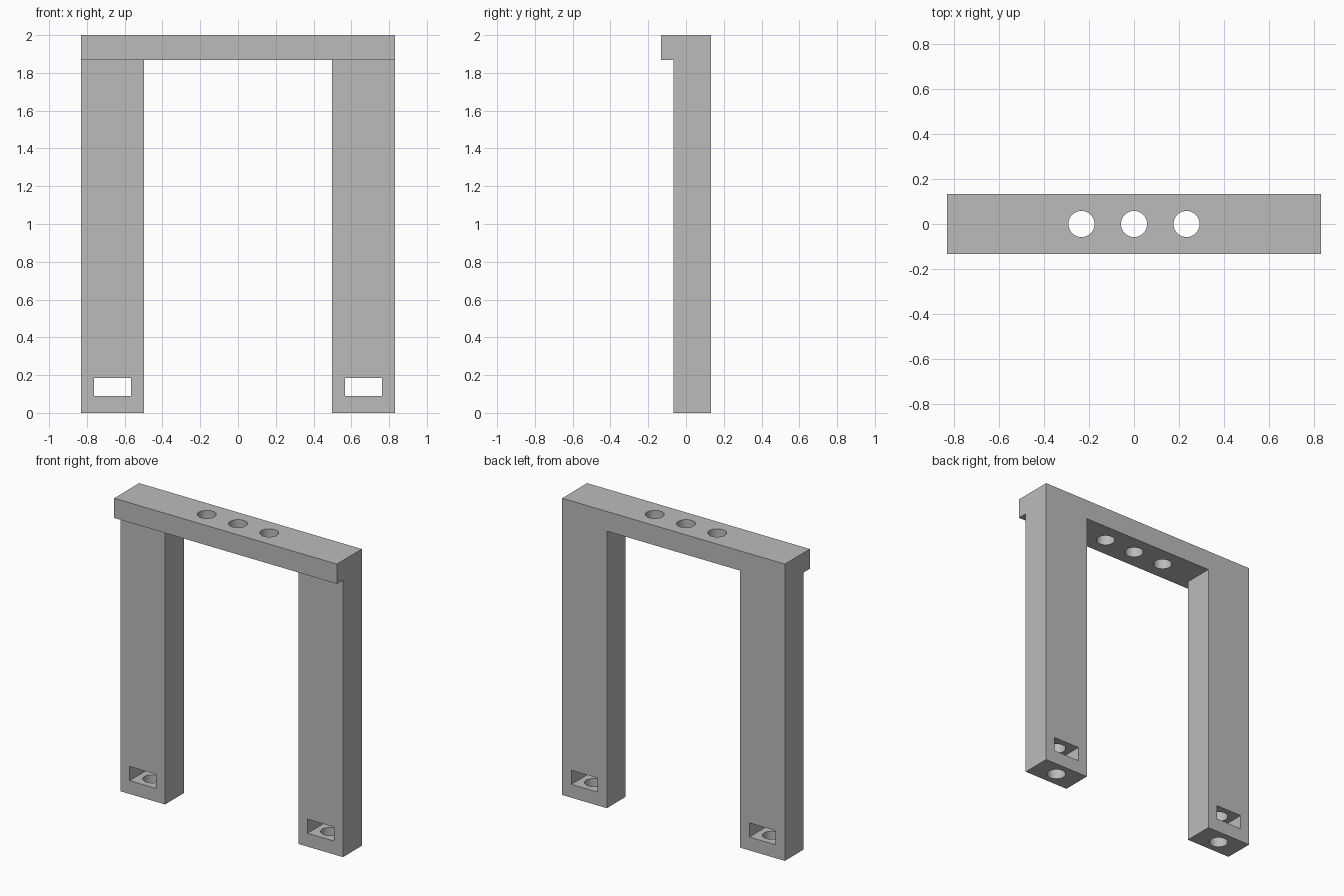
import bpy

default = bpy.data.objects.get("Cube")
if default:
    bpy.data.objects.remove(default, do_unlink=True)

# Main dimensions
HALF_W, HALF_D, HEIGHT = 0.83, 0.133, 2.0
LEG_INNER, LEG_FRONT, BEAM_BOTTOM = 0.497, -0.067, 1.867
LEG_X, LEG_Y = (HALF_W + LEG_INNER) / 2, (HALF_D + LEG_FRONT) / 2
HOLE_RADIUS = 0.058

grey = bpy.data.materials.new("plain grey")
grey.use_nodes = True
colour = (0.5, 0.5, 0.5, 1)
grey.diffuse_color = colour
grey.node_tree.nodes["Principled BSDF"].inputs["Base Color"].default_value = colour


def box(name, low, high):
    """Box between two opposite corners."""
    centre = [(a + b) / 2 for a, b in zip(low, high)]
    bpy.ops.mesh.primitive_cube_add(size=1, location=centre)
    obj = bpy.context.object
    obj.name = name
    obj.scale = [b - a for a, b in zip(low, high)]
    bpy.ops.object.transform_apply(location=True, rotation=False, scale=True)
    return obj


def rod(name, x, y, bottom, top):
    """Upright cylinder used to bore a hole."""
    bpy.ops.mesh.primitive_cylinder_add(
        vertices=48, radius=HOLE_RADIUS, depth=top - bottom,
        location=(x, y, (bottom + top) / 2))
    obj = bpy.context.object
    obj.name = name
    return obj


def cut(target, cutter):
    """Subtract the cutter from the target and remove it."""
    cutter.hide_render = True
    mod = target.modifiers.new(cutter.name, "BOOLEAN")
    mod.operation, mod.solver, mod.object = "DIFFERENCE", "EXACT", cutter
    bpy.context.view_layer.objects.active = target
    bpy.ops.object.modifier_apply(modifier=mod.name)
    bpy.data.objects.remove(cutter, do_unlink=True)


# Solid block, opened between the legs and stepped back under the beam
frame = box("frame", (-HALF_W, -HALF_D, 0), (HALF_W, HALF_D, HEIGHT))
cut(frame, box("opening", (-LEG_INNER, -1, -1), (LEG_INNER, 1, BEAM_BOTTOM)))
cut(frame, box("front_step", (-1, -1, -1), (1, LEG_FRONT, BEAM_BOTTOM)))

# Three holes through the beam
for x in (-0.233, 0, 0.233):
    cut(frame, rod("beam_hole", x, 0, 1.7, 2.1))

# Nut slot and bolt hole in each foot
for side in (-1, 1):
    x = side * LEG_X
    cut(frame, box("nut_slot", (x - 0.098, -1, 0.09), (x + 0.098, 1, 0.185)))
    cut(frame, rod("bolt_hole", x, LEG_Y, -0.1, 0.33))

# Finish: one colour, smooth bores with crisp edges
frame.data.materials.clear()
frame.data.materials.append(grey)
bpy.ops.object.select_all(action="DESELECT")
frame.select_set(True)
bpy.context.view_layer.objects.active = frame
bpy.ops.object.shade_smooth_by_angle(angle=0.5)
